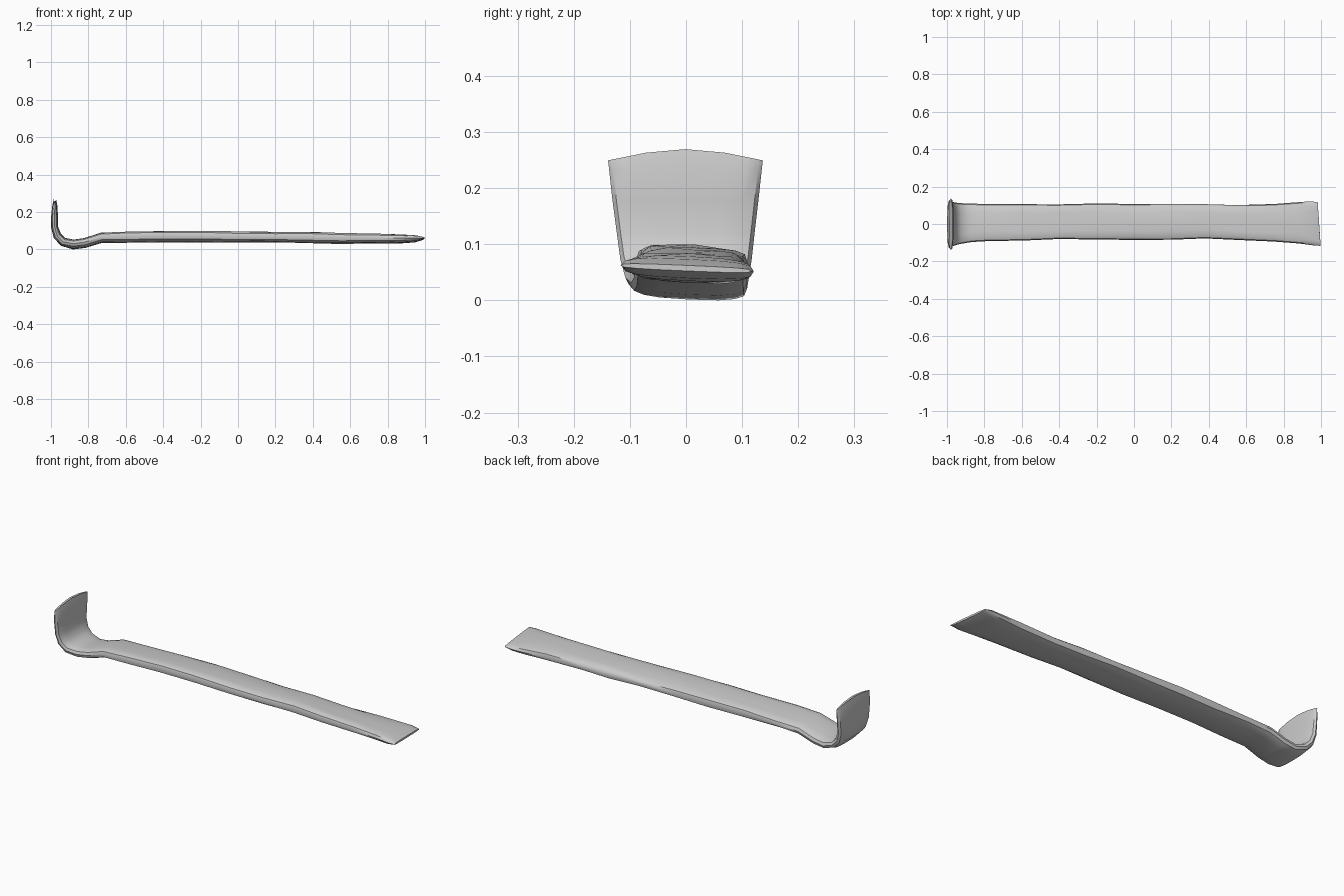
import bpy, bmesh, math, random
from mathutils import Vector

if "Cube" in bpy.data.objects:
    bpy.data.objects.remove(bpy.data.objects["Cube"])

random.seed(4)

# Stations along the bar: x, z, half thickness, y min, y max
stations = [
    (-0.979, 0.252, 0.006, -0.139, 0.137),
    (-0.979, 0.235, 0.014, -0.137, 0.135),
    (-0.981, 0.180, 0.018, -0.131, 0.129),
    (-0.980, 0.120, 0.019, -0.123, 0.122),
    (-0.966, 0.075, 0.022, -0.117, 0.117),
    (-0.935, 0.043, 0.024, -0.108, 0.112),
    (-0.880, 0.029, 0.025, -0.098, 0.109),
    (-0.820, 0.037, 0.025, -0.093, 0.108),
    (-0.730, 0.065, 0.026, -0.090, 0.106),
    (-0.600, 0.069, 0.027, -0.089, 0.106),
    (-0.400, 0.071, 0.028, -0.080, 0.105),
    (-0.200, 0.071, 0.029, -0.083, 0.110),
    (0.000, 0.069, 0.029, -0.085, 0.107),
    (0.200, 0.067, 0.028, -0.084, 0.107),
    (0.380, 0.065, 0.028, -0.077, 0.106),
    (0.550, 0.062, 0.027, -0.085, 0.101),
    (0.750, 0.060, 0.025, -0.094, 0.107),
    (0.880, 0.059, 0.022, -0.104, 0.117),
    (0.950, 0.059, 0.017, -0.114, 0.121),
    (0.990, 0.060, 0.005, -0.117, 0.117),
]
SIDES = 16


def power(c, e):
    return math.copysign(abs(c) ** e, c)


# Flattened bar lofted along the bent path
bm = bmesh.new()
rings = []
last = len(stations) - 1
for i, (x, z, half, y0, y1) in enumerate(stations):
    a, b = stations[max(i - 1, 0)], stations[min(i + 1, last)]
    tangent = Vector((b[0] - a[0], 0, b[1] - a[1])).normalized()
    normal = Vector((-tangent.z, 0, tangent.x))
    ring = []
    for k in range(SIDES):
        ang = 2 * math.pi * k / SIDES
        v, t = power(math.cos(ang), 0.7), power(math.sin(ang), 0.6)
        # Hammered unevenness and slight roll on the shaft
        bump = random.uniform(-0.003, 0.003) if 8 < i < 17 else 0
        p = Vector((x, (y0 + y1) / 2 + v * (y1 - y0) / 2, z))
        p += normal * (half * t + bump)
        if i > 5:
            p.z -= 0.005 * v
        # Crowned upper blade edge and slightly skewed far edge
        if i == 0:
            p.z += 0.020 * min(1, 1.4 * (1 - abs(v)))
        if i >= last - 1:
            p.x -= 0.008 * v
        ring.append(bm.verts.new(p))
    rings.append(ring)

for r0, r1 in zip(rings, rings[1:]):
    for k in range(SIDES):
        n = (k + 1) % SIDES
        bm.faces.new((r0[k], r0[n], r1[n], r1[k]))
bm.faces.new(rings[0])
bm.faces.new(rings[-1])
bmesh.ops.recalc_face_normals(bm, faces=bm.faces)
zmin = min(v.co.z for v in bm.verts)
bmesh.ops.translate(bm, verts=bm.verts, vec=(0, 0, -zmin))

mesh = bpy.data.meshes.new("pry_bar")
bm.to_mesh(mesh)
bm.free()
bar = bpy.data.objects.new("pry_bar", mesh)
bpy.context.collection.objects.link(bar)
bpy.context.view_layer.objects.active = bar
bar.select_set(True)
bpy.ops.object.shade_smooth_by_angle(angle=math.radians(40))
